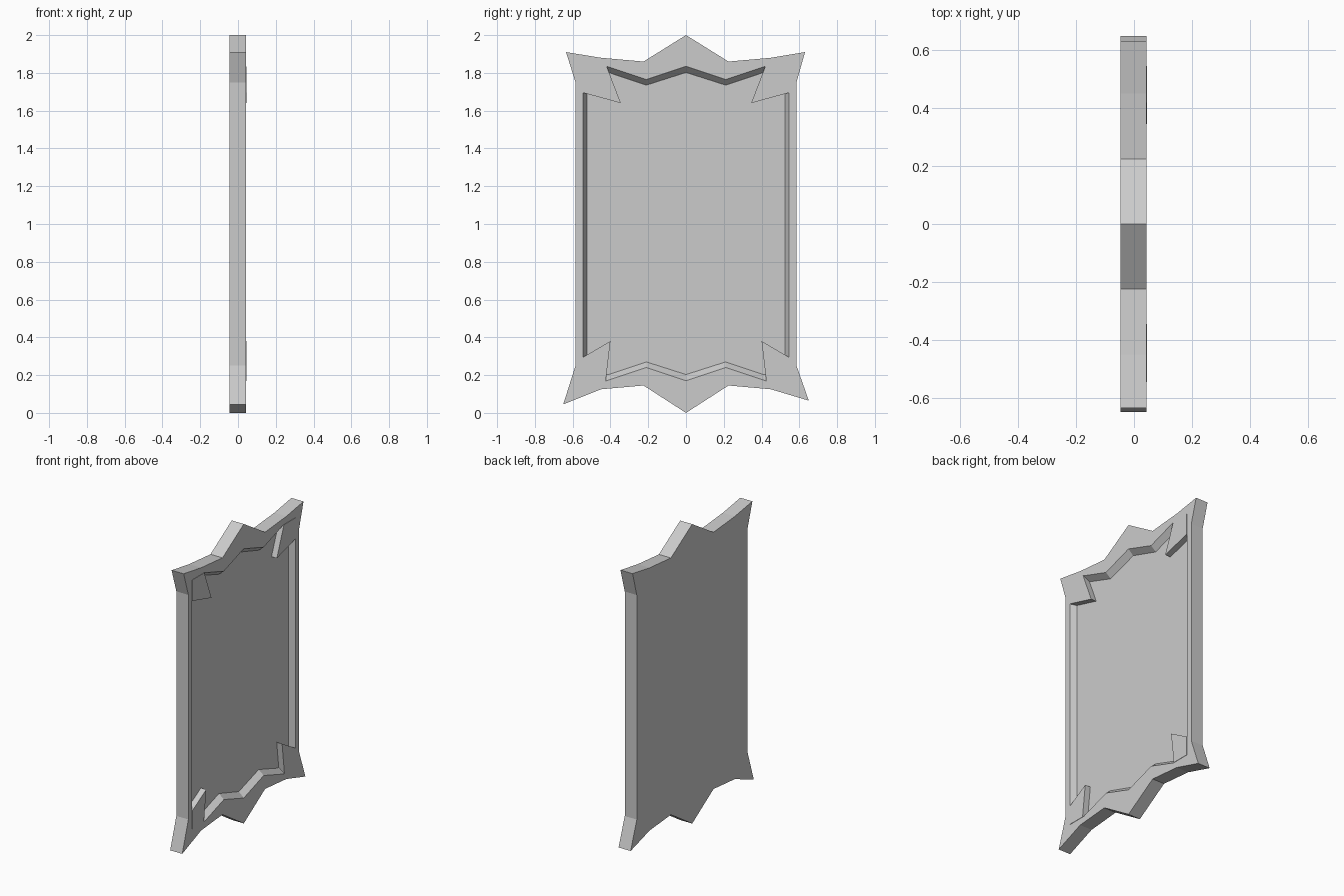
import bpy
import bmesh

cube = bpy.data.objects.get("Cube")
if cube:
    bpy.data.objects.remove(cube, do_unlink=True)

BACK, FLOOR, RIM, PLATE = -0.046, 0.006, 0.043, 0.0455

grey = bpy.data.materials.new("plain_grey")
grey.use_nodes = True
grey.diffuse_color = (0.6, 0.6, 0.6, 1)
grey.node_tree.nodes["Principled BSDF"].inputs["Base Color"].default_value = (0.6, 0.6, 0.6, 1)


def ring(bm, points, x):
    return [bm.verts.new((x, y, z)) for y, z in points]


def wall(bm, a, b):
    # Quads joining two matching closed rings
    n = len(a)
    for i in range(n):
        j = (i + 1) % n
        bm.faces.new((a[i], a[j], b[j], b[i]))


def loop_edges(bm, verts):
    return [bm.edges.get((v, verts[(i + 1) % len(verts)])) for i, v in enumerate(verts)]


def finish(bm, name):
    bmesh.ops.recalc_face_normals(bm, faces=bm.faces)
    mesh = bpy.data.meshes.new(name)
    bm.to_mesh(mesh)
    bm.free()
    mesh.materials.append(grey)
    obj = bpy.data.objects.new(name, mesh)
    bpy.context.collection.objects.link(obj)
    return obj


def zigzag(side, corner, shoulder, top, valley):
    # Recess outline: three points across each edge, mirrored in y
    upper = [(-side, top), (-shoulder, top), (-0.21, valley), (0, top)]
    upper += [(-y, z) for y, z in reversed(upper[:-1])]
    return upper + [(y, 2.005 - z) for y, z in reversed(upper)]


# Spiked outline of the panel, clockwise from the upper horn
outline = [(-0.635, 1.91), (-0.45, 1.88), (-0.225, 1.86), (0, 2), (0.225, 1.86),
           (0.45, 1.88), (0.63, 1.91), (0.585, 1.75), (0.585, 0.25), (0.65, 0.065),
           (0.45, 0.125), (0.225, 0.145), (0, 0), (-0.225, 0.145), (-0.45, 0.125),
           (-0.65, 0.045), (-0.585, 0.25), (-0.585, 1.75)]

# Panel with a sloped recess in its +x face
bm = bmesh.new()
back = ring(bm, outline, BACK)
front = ring(bm, outline, RIM)
opening = ring(bm, zigzag(0.545, 0, 0.42, 1.835, 1.765), RIM)
floor = ring(bm, zigzag(0.525, 0, 0.41, 1.802, 1.735), FLOOR)
bm.faces.new(back)
bm.faces.new(floor)
wall(bm, back, front)
wall(bm, opening, floor)
bmesh.ops.triangle_fill(bm, use_beauty=True,
                        edges=loop_edges(bm, front) + loop_edges(bm, opening))
finish(bm, "panel")

# Corner plates standing on the recess floor
upper_plate = [(0.545, 1.835), (0.42, 1.835), (0.345, 1.64), (0.545, 1.695)]
lower_plate = [(0.545, 0.17), (0.425, 0.17), (0.4, 0.38), (0.545, 0.295)]
for level, shape in (("upper", upper_plate), ("lower", lower_plate)):
    for side, sign in (("back", 1), ("front", -1)):
        bm = bmesh.new()
        points = [(sign * y, z) for y, z in shape]
        base = ring(bm, points, FLOOR - 0.01)
        top = ring(bm, points, PLATE)
        bm.faces.new(base)
        bm.faces.new(top)
        wall(bm, base, top)
        finish(bm, f"{level}_{side}_corner_plate")
